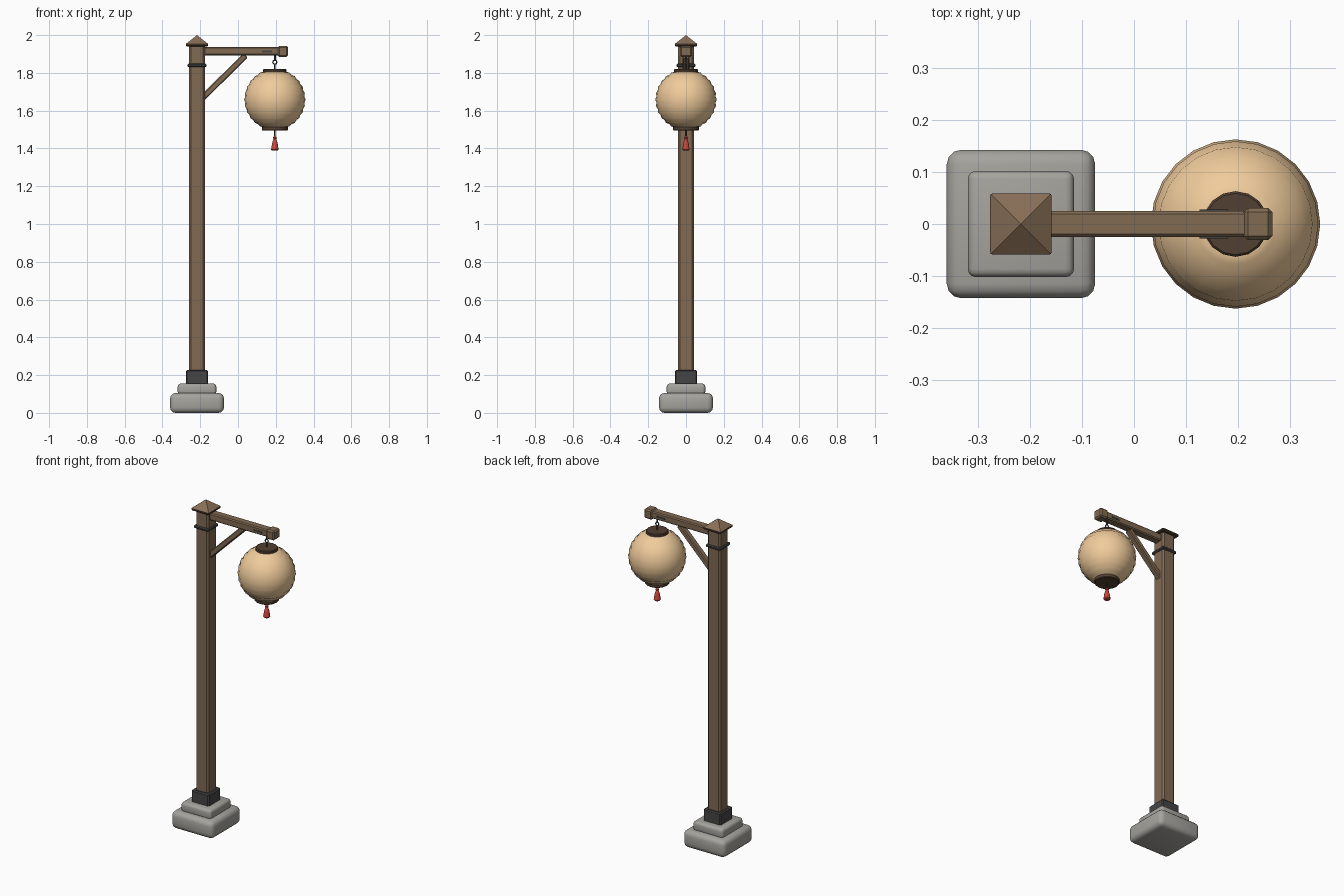
import bpy, bmesh
from math import pi, sin, cos, radians, atan2, hypot
from mathutils import Matrix, Vector

if "Cube" in bpy.data.objects:
    bpy.data.objects.remove(bpy.data.objects["Cube"])

PX, LX = -0.217, 0.195   # post axis and lantern axis


def mat(name, r, g, b):
    m = bpy.data.materials.new(name)
    m.diffuse_color = (r, g, b, 1)
    m.use_nodes = True
    m.node_tree.nodes["Principled BSDF"].inputs["Base Color"].default_value = m.diffuse_color
    return m


STONE = mat("stone", 0.38, 0.37, 0.34)
WOOD = mat("wood", 0.22, 0.145, 0.085)
CAPWOOD = mat("cap_wood", 0.25, 0.16, 0.095)
IRON = mat("iron", 0.06, 0.06, 0.06)
DARK = mat("dark_wood", 0.085, 0.05, 0.032)
PAPER = mat("paper", 0.87, 0.60, 0.33)
RED = mat("red_cord", 0.6, 0.06, 0.04)


def finish(name, bm, m, smooth=None):
    bmesh.ops.recalc_face_normals(bm, faces=bm.faces)
    me = bpy.data.meshes.new(name)
    bm.to_mesh(me)
    bm.free()
    me.materials.append(m)
    ob = bpy.data.objects.new(name, me)
    bpy.context.collection.objects.link(ob)
    if smooth:
        bpy.ops.object.select_all(action='DESELECT')
        ob.select_set(True)
        bpy.context.view_layer.objects.active = ob
        bpy.ops.object.shade_smooth_by_angle(angle=radians(smooth))
    return ob


def box(name, size, loc, m, bevel=0.0, seg=1, tilt=0.0, smooth=None):
    bm = bmesh.new()
    bmesh.ops.create_cube(bm, size=1, matrix=Matrix.Diagonal((*size, 1)))
    if bevel:
        bmesh.ops.bevel(bm, geom=bm.edges[:], offset=bevel, segments=seg,
                        profile=0.5, affect='EDGES')
    bm.transform(Matrix.Translation(loc) @ Matrix.Rotation(tilt, 4, 'Y'))
    return finish(name, bm, m, smooth)


def lathe(name, profile, x, m, n, smooth=40):
    """Closed solid of revolution about a vertical axis, profile = (radius, z)."""
    bm = bmesh.new()
    rings = [[bm.verts.new((x + r * cos(2 * pi * i / n), r * sin(2 * pi * i / n), z))
              for i in range(n)] for r, z in profile]
    for a, b in zip(rings, rings[1:]):
        for i in range(n):
            j = (i + 1) % n
            bm.faces.new((a[i], a[j], b[j], b[i]))
    bm.faces.new(rings[0])
    bm.faces.new(rings[-1])
    return finish(name, bm, m, smooth)


def ring(name, R, r, z, m, n=12, k=6):
    """Torus standing upright in the xz plane."""
    bm = bmesh.new()
    v = [[bm.verts.new((LX + (R + r * cos(2 * pi * j / k)) * cos(2 * pi * i / n),
                        r * sin(2 * pi * j / k),
                        z + (R + r * cos(2 * pi * j / k)) * sin(2 * pi * i / n)))
          for j in range(k)] for i in range(n)]
    for i in range(n):
        for j in range(k):
            a, b = v[i], v[(i + 1) % n]
            bm.faces.new((a[j], b[j], b[(j + 1) % k], a[(j + 1) % k]))
    return finish(name, bm, m, 60)


# stone footing and iron shoe
box("base_stone", (0.285, 0.285, 0.105), (PX, 0, 0.0525), STONE, 0.028, 3, smooth=35)
box("upper_stone", (0.204, 0.204, 0.06), (PX, 0, 0.125), STONE, 0.016, 3, smooth=35)
box("post_shoe", (0.118, 0.118, 0.085), (PX, 0, 0.184), IRON, 0.006)

# post with band and pyramid cap
box("post", (0.086, 0.086, 1.76), (PX, 0, 1.07), WOOD, 0.01)
box("post_band", (0.1, 0.1, 0.018), (PX, 0, 1.84), IRON, 0.005)
box("cap_plate", (0.118, 0.118, 0.016), (PX, 0, 1.948), DARK, 0.004)
bm = bmesh.new()
bmesh.ops.create_cone(bm, cap_ends=True, segments=4, radius1=0.058 * 2 ** 0.5, radius2=0,
                      depth=0.046, matrix=Matrix.Translation((PX, 0, 1.977)) @ Matrix.Rotation(pi / 4, 4, 'Z'))
finish("post_cap", bm, CAPWOOD)

# arm, end block and strap
box("arm", (0.45, 0.05, 0.044), (0.01, 0, 1.915), WOOD, 0.006)
box("arm_end", (0.055, 0.062, 0.058), (0.238, 0, 1.914), WOOD, 0.008)
box("arm_strap", (0.054, 0.055, 0.009), (0.153, 0, 1.913), IRON)

# diagonal brace
a, b = Vector((-0.19, 0, 1.665)), Vector((0.04, 0, 1.892))
d = b - a
box("brace", (d.length, 0.036, 0.032), (a + b) / 2, WOOD, 0.005, tilt=-atan2(d.z, d.x))

# hanging hardware
lathe("hook_stem", [(0.005, 1.865), (0.005, 1.897)], LX, IRON, 8)
ring("hook_ring", 0.0105, 0.0035, 1.857, IRON)
lathe("hanger_rod", [(0.004, 1.815), (0.004, 1.847)], LX, IRON, 8)

# ribbed paper globe
ribs, top = 11, radians(68)
prof = []
for i in range(ribs * 2 + 1):
    t = -top + 2 * top * i / (ribs * 2)
    r = 0.1625 if i % 2 else 0.1575
    prof.append((r * cos(t), 1.659 + r * sin(t)))
lathe("paper_globe", prof, LX, PAPER, 24, 50)


# lantern end caps
def cap(name, r, z0, z1):
    lathe(name, [(r - 0.004, z0), (r, z0 + 0.004), (r, z1 - 0.004), (r - 0.004, z1)],
          LX, DARK, 16, 30)


cap("top_cap", 0.063, 1.799, 1.82)
cap("bottom_cap", 0.069, 1.494, 1.519)

# tassel
lathe("tassel_cord", [(0.004, 1.44), (0.004, 1.5)], LX, DARK, 8)
lathe("tassel_knot", [(0.004, 1.447), (0.01, 1.453), (0.01, 1.459), (0.004, 1.465)], LX, RED, 10)
lathe("tassel", [(0.014, 1.388), (0.02, 1.394), (0.015, 1.425), (0.009, 1.447), (0.004, 1.452)],
      LX, RED, 10)
